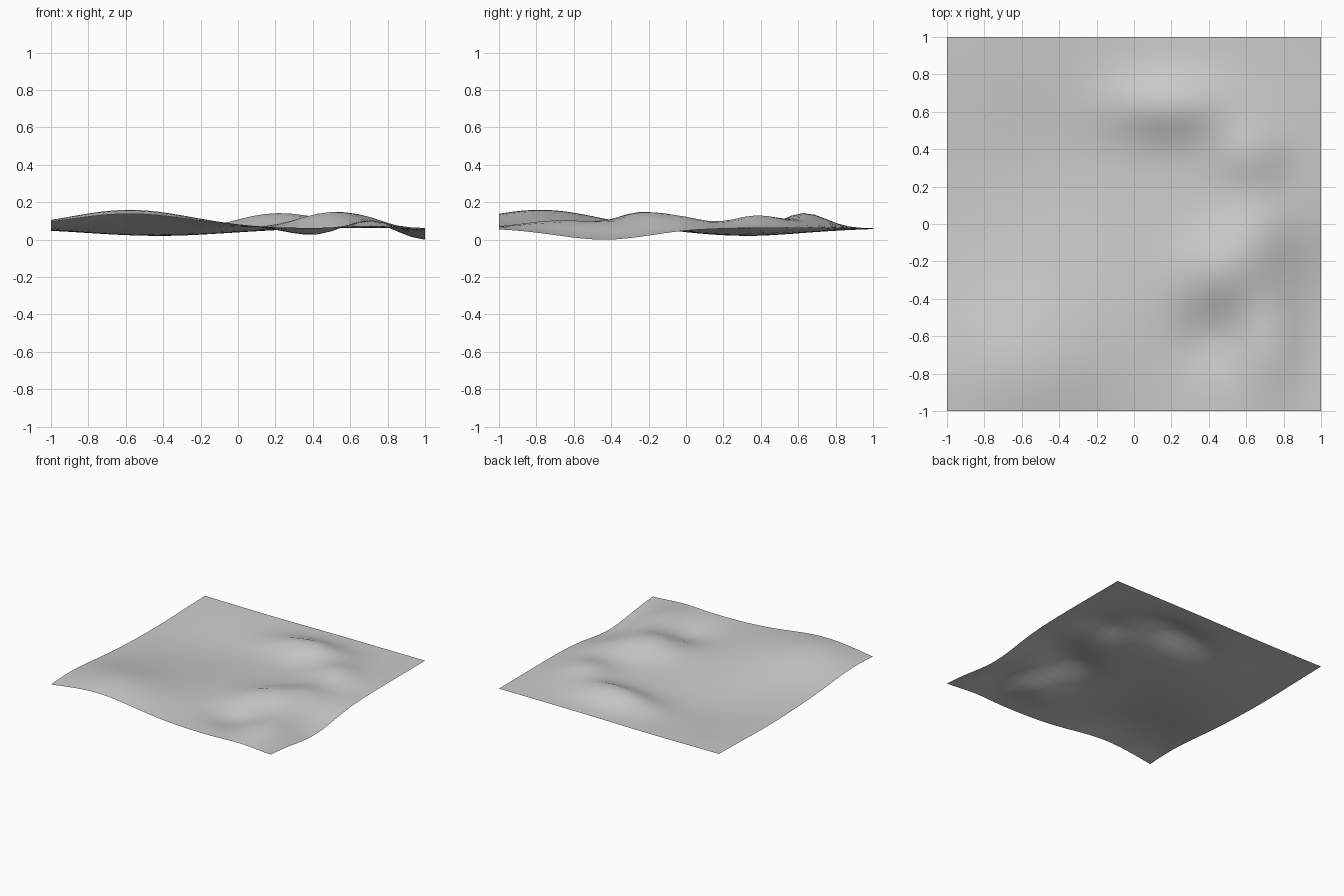
import bpy
import bmesh
from math import exp

cube = bpy.data.objects.get("Cube")
if cube:
    bpy.data.objects.remove(cube, do_unlink=True)

BASE = 0.068
# Landforms: centre x, centre y, height, spread x, spread y
LANDFORMS = [
    (0.20, 0.63, 0.088, 0.24, 0.12),     # back ridge
    (0.62, 0.38, 0.068, 0.13, 0.13),     # spur of the back ridge
    (0.48, -0.25, 0.078, 0.17, 0.15),    # middle hill
    (0.66, -0.03, 0.050, 0.14, 0.14),    # shoulder of the middle hill
    (0.72, -0.65, 0.050, 0.13, 0.20),    # front right spur
    (0.40, -0.62, -0.042, 0.14, 0.13),   # hollow below the middle hill
    (1.00, -0.45, -0.065, 0.14, 0.27),   # dip on the right edge
    (-0.58, -0.78, 0.098, 0.33, 0.31),   # broad front left rise
    (-0.42, 0.33, -0.042, 0.40, 0.33),   # broad basin
]


def height(x, y):
    return BASE + sum(h * exp(-((x - cx) / sx) ** 2 / 2 - ((y - cy) / sy) ** 2 / 2)
                      for cx, cy, h, sx, sy in LANDFORMS)


# Ground colour
grey = bpy.data.materials.new("light grey")
grey.use_nodes = True
color = (0.6, 0.6, 0.6, 1)
grey.diffuse_color = color
grey.node_tree.nodes["Principled BSDF"].inputs["Base Color"].default_value = color

# Rolling terrain sheet
bm = bmesh.new()
bmesh.ops.create_grid(bm, x_segments=28, y_segments=32, size=1)
for v in bm.verts:
    v.co.z = height(v.co.x, v.co.y)
lowest = min(v.co.z for v in bm.verts)
for v in bm.verts:
    v.co.z -= lowest
for f in bm.faces:
    f.smooth = True

mesh = bpy.data.meshes.new("terrain")
bm.to_mesh(mesh)
bm.free()
mesh.materials.append(grey)
terrain = bpy.data.objects.new("terrain", mesh)
bpy.context.collection.objects.link(terrain)
